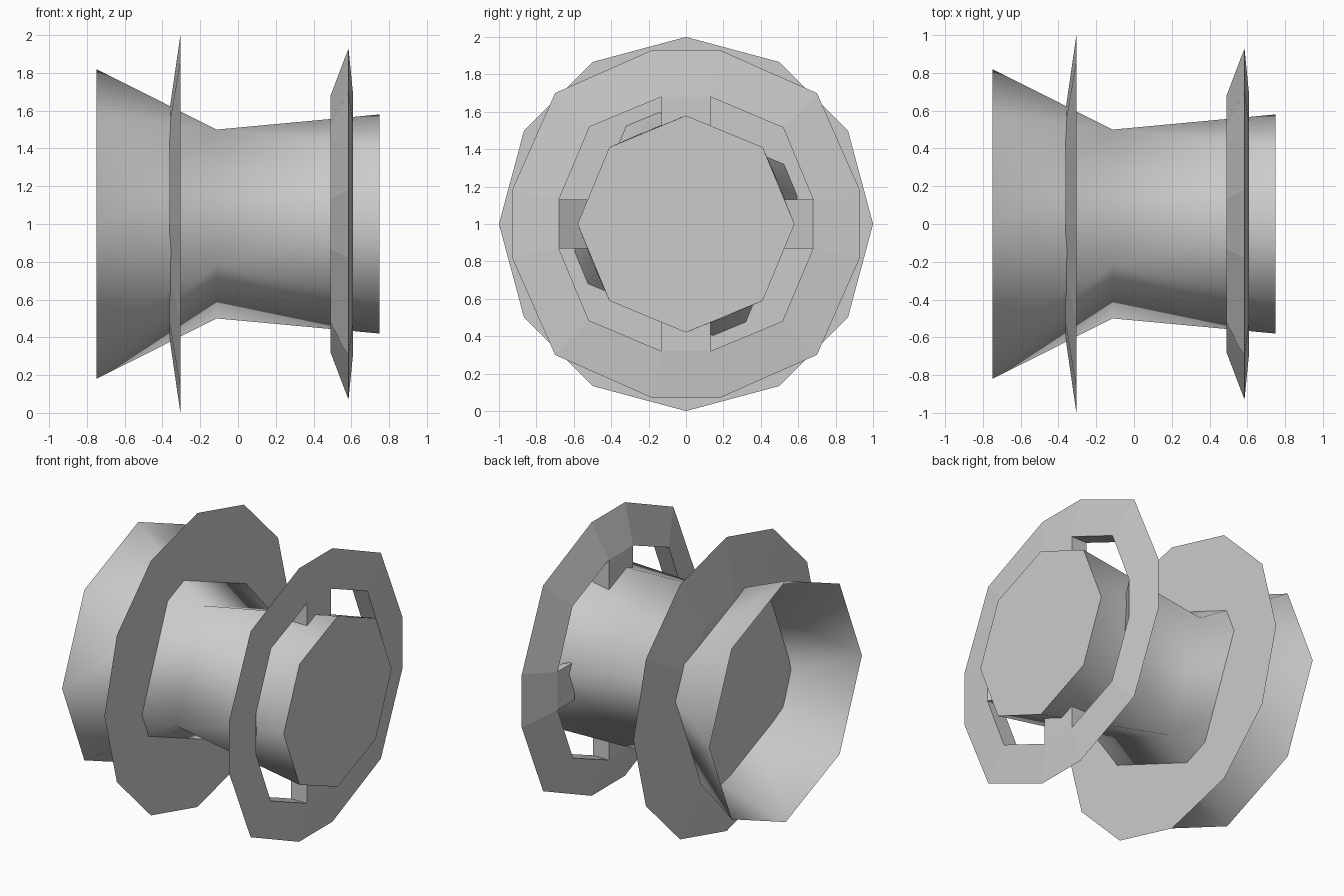
import bpy, bmesh
from math import sin, cos, radians

if "Cube" in bpy.data.objects:
    bpy.data.objects.remove(bpy.data.objects["Cube"])

CZ = 1.0  # height of the horizontal axle


def circle(n, r, x, start=0):
    # points around the x axle, counted from the top toward -y
    return [(x, -r * sin(radians(start + 360 * i / n)),
             r * cos(radians(start + 360 * i / n))) for i in range(n)]


def outline(quarter, x):
    # repeat a quarter outline of (y, z) points four times
    pts, q = [], quarter
    for _ in range(4):
        pts += [(x, y, z) for y, z in q]
        q = [(z, -y) for y, z in q]
    return pts


def add_loop(bm, pts):
    return [bm.verts.new((x, y, z + CZ)) for x, y, z in pts]


def bridge(bm, a, b, smooth=False):
    n = len(a)
    for i in range(n):
        f = bm.faces.new((a[i], a[(i + 1) % n], b[(i + 1) % n], b[i]))
        f.smooth = smooth


def finish(bm, name):
    bmesh.ops.recalc_face_normals(bm, faces=bm.faces[:])
    me = bpy.data.meshes.new(name)
    bm.to_mesh(me)
    bm.free()
    ob = bpy.data.objects.new(name, me)
    bpy.context.collection.objects.link(ob)
    return ob


# Spool body: eight-sided ends that pinch into a twisted four-sided waist
bm = bmesh.new()
waist = add_loop(bm, circle(4, 0.541, -0.113, 22.5))
bell = add_loop(bm, circle(8, 0.82, -0.75))
end = add_loop(bm, circle(8, 0.58, 0.75))
for rim in (bell, end):
    for i in range(4):
        a, b = waist[i], waist[(i + 1) % 4]
        p, q, r = rim[2 * i], rim[2 * i + 1], rim[(2 * i + 2) % 8]
        for tri in ((a, p, q), (a, q, r), (a, r, b)):
            bm.faces.new(tri).smooth = True
cap = bm.faces.new(end)
for e in cap.edges:
    e.smooth = False
finish(bm, "spool_body")

# Wide flange: twelve-sided thin dished disc
bm = bmesh.new()
outer = add_loop(bm, circle(12, 1.0, -0.305))
inner = add_loop(bm, circle(12, 0.6, -0.363))
bridge(bm, outer, inner)
bm.faces.new(inner)
bm.faces.new(outer)
finish(bm, "wide_flange")

# Spoked wheel rim: triangular section around an open centre
OUT = [(0.18, 0.93), (0.70, 0.70), (0.93, 0.18)]
INN = [(0.13, 0.68), (0.52, 0.515), (0.68, 0.13)]
bm = bmesh.new()
back = add_loop(bm, outline(INN, 0.49))
tip = add_loop(bm, outline(OUT, 0.585))
front = add_loop(bm, outline(INN, 0.61))
bridge(bm, back, tip)
bridge(bm, tip, front)
bridge(bm, front, back)
finish(bm, "wheel_rim")


# Spokes: full blocks above and below, sloped ones at the sides
def spoke(name, profile, turn):
    bm = bmesh.new()
    sides = []
    for w in (-0.13, 0.13):
        pts = []
        for x, r in profile:
            y, z = w, r
            for _ in range(turn):
                y, z = z, -y
            pts.append((x, y, z))
        sides.append(add_loop(bm, pts))
    bridge(bm, *sides)
    for s in sides:
        bm.faces.new(s)
    finish(bm, name)


BLOCK = [(0.49, 0.68), (0.61, 0.68), (0.61, 0.48), (0.49, 0.48)]
RAMP = [(0.49, 0.68), (0.61, 0.68), (0.49, 0.50)]
for turn, side in enumerate(("top", "right", "bottom", "left")):
    spoke("spoke_" + side, RAMP if turn % 2 else BLOCK, turn)
